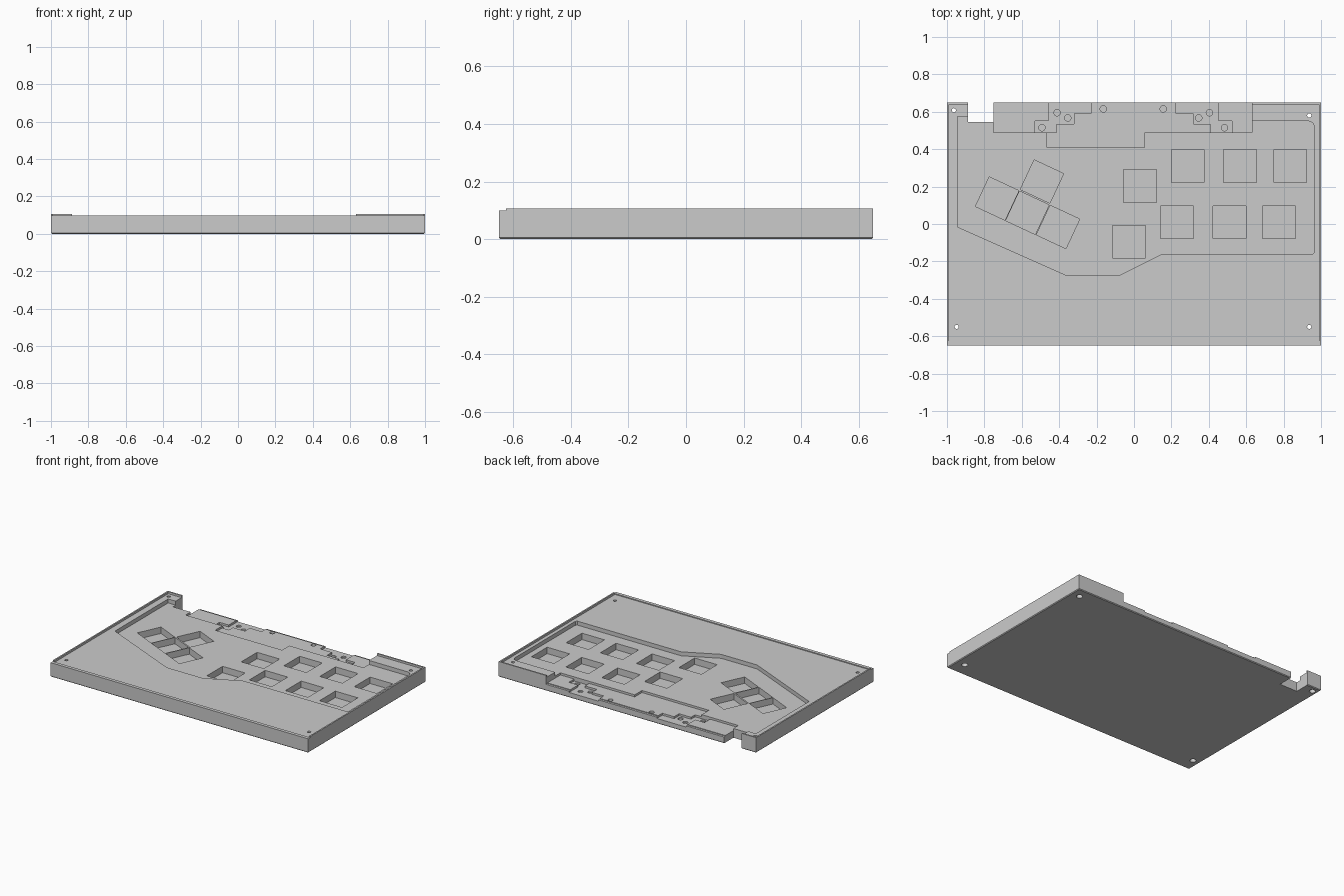
import bpy, bmesh, math

if "Cube" in bpy.data.objects:
    bpy.data.objects.remove(bpy.data.objects["Cube"], do_unlink=True)

TOP = 0.107      # outer rim
DECK = 0.093     # main deck
KEY_FLOOR = 0.065
SHELF = 0.05
HIGH = 0.2       # cutters end well above the rim

grey = bpy.data.materials.new("plain_grey")
grey.use_nodes = True
grey.diffuse_color = (0.6, 0.6, 0.6, 1)
grey.node_tree.nodes["Principled BSDF"].inputs["Base Color"].default_value = (0.6, 0.6, 0.6, 1)


def prism(name, outline, z0, z1):
    """Solid with the given outline between two heights."""
    bm = bmesh.new()
    face = bm.faces.new([bm.verts.new((x, y, z0)) for x, y in outline])
    up = bmesh.ops.extrude_face_region(bm, geom=[face])["geom"]
    bmesh.ops.translate(bm, vec=(0, 0, z1 - z0),
                        verts=[v for v in up if isinstance(v, bmesh.types.BMVert)])
    bmesh.ops.recalc_face_normals(bm, faces=bm.faces)
    mesh = bpy.data.meshes.new(name)
    bm.to_mesh(mesh)
    bm.free()
    obj = bpy.data.objects.new(name, mesh)
    bpy.context.collection.objects.link(obj)
    mesh.materials.append(grey)
    return obj


def rect(x0, y0, x1, y1):
    return [(x0, y0), (x1, y0), (x1, y1), (x0, y1)]


def square(cx, cy, size, degrees=0):
    r = size / math.sqrt(2)
    turns = [math.radians(degrees + 45 + 90 * i) for i in range(4)]
    return [(cx + r * math.cos(a), cy + r * math.sin(a)) for a in turns]


def circle(cx, cy, r, n=24):
    return [(cx + r * math.cos(math.tau * i / n), cy + r * math.sin(math.tau * i / n))
            for i in range(n)]


# Case body with a fine chamfer around the underside
case = prism("keyboard_case", rect(-1, -0.65, 1, 0.65), 0, TOP)
bm = bmesh.new()
bm.from_mesh(case.data)
low = [e for e in bm.edges if all(v.co.z < 0.001 for v in e.verts)]
bmesh.ops.bevel(bm, geom=low, offset=0.005, segments=1, affect='EDGES')
bm.to_mesh(case.data)
bm.free()


def cut(outline, z0, z1=HIGH):
    """Carve a prism out of the case."""
    cutter = prism("cutter", outline, z0, z1)
    cutter.hide_render = True
    mod = case.modifiers.new("cut", 'BOOLEAN')
    mod.operation = 'DIFFERENCE'
    mod.solver = 'EXACT'
    mod.object = cutter
    graph = bpy.context.evaluated_depsgraph_get()
    graph.update()
    mesh = bpy.data.meshes.new_from_object(case.evaluated_get(graph))
    case.modifiers.clear()
    case.data = mesh
    bpy.data.objects.remove(cutter, do_unlink=True)


# Lowered front lip and deck inside the thin rim
cut(rect(-1.1, -0.7, 1.1, -0.625), 0.099)
cut(rect(-0.99, -0.626, 0.99, 0.64), DECK)

# Key pocket with rounded back corner
cut([(-0.945, 0.575), (-0.945, -0.015), (-0.36, -0.275), (-0.08, -0.275),
     (0.15, -0.16), (0.955, -0.16), (0.965, -0.15), (0.965, 0.52),
     (0.955, 0.542), (0.935, 0.55), (0.6, 0.55), (0.6, 0.575)], KEY_FLOOR)

# Sunken shelf open to the back edge, with a fine lower strip along the edge
cut([(-0.75, 0.7), (-0.75, 0.49), (-0.465, 0.49), (-0.465, 0.41), (0.055, 0.41),
     (0.055, 0.49), (0.632, 0.49), (0.632, 0.7)], SHELF)
cut(rect(-0.75, 0.635, 0.632, 0.7), SHELF - 0.005)

# Stepped pockets in the shelf, mirrored left and right
stepped = [(0.225, 0.7), (0.225, 0.59), (0.317, 0.59), (0.317, 0.535), (0.41, 0.535),
           (0.41, 0.49), (0.525, 0.49), (0.525, 0.55), (0.453, 0.55), (0.453, 0.7)]
cut(stepped, 0.036)
cut([(-x - 0.004, y) for x, y in stepped], 0.036)

# Small blind holes in the shelf
for side in (-1, 1):
    for x, y in ((0.16, 0.615), (0.35, 0.567), (0.407, 0.595), (0.488, 0.515)):
        cut(circle(side * x - 0.004, y, 0.017), 0.026)

# Cable notch through the back edge
cut(rect(-0.887, 0.545, -0.75, 0.7), -0.1)

# Straight key sockets
for x, y in ((0.032, 0.203), (-0.027, -0.095), (0.288, 0.31), (0.567, 0.31),
             (0.835, 0.31), (0.23, 0.01), (0.51, 0.01), (0.775, 0.01)):
    cut(square(x, y, 0.175), 0.02)

# Slanted key sockets
for x, y in ((-0.732, 0.136), (-0.57, 0.06), (-0.406, -0.016), (-0.492, 0.227)):
    cut(square(x, y, 0.174, -25), 0.02)

# Corner screw holes, wider at the underside
for x, y in ((-0.963, 0.608), (0.937, 0.58), (-0.948, -0.55), (0.937, -0.55)):
    cut(circle(x, y, 0.011), -0.1)
    cut(circle(x, y, 0.02), -0.1, 0.03)
